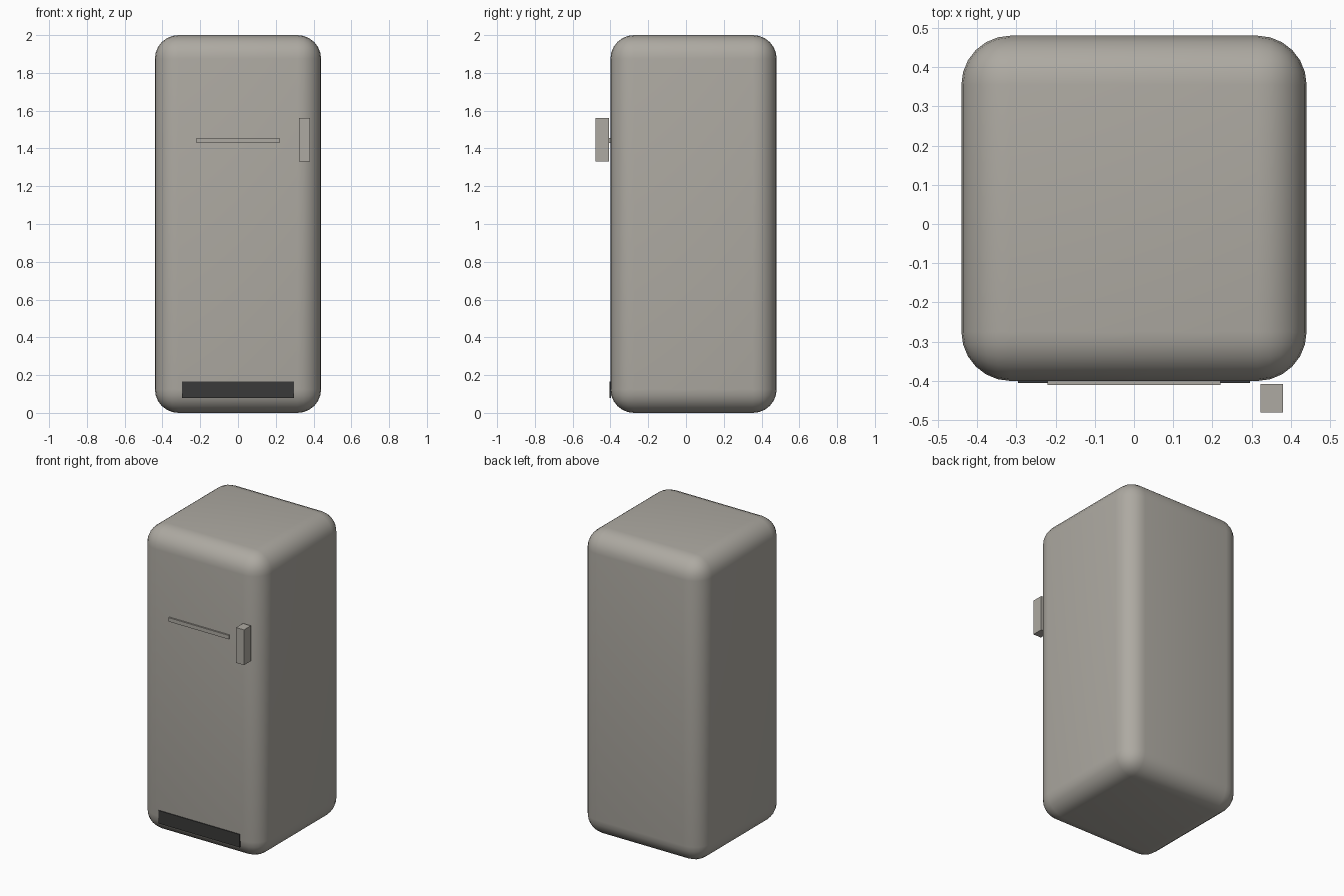
import bpy

if "Cube" in bpy.data.objects:
    bpy.data.objects.remove(bpy.data.objects["Cube"])


def material(name, color):
    m = bpy.data.materials.new(name)
    m.diffuse_color = (*color, 1)
    m.use_nodes = True
    m.node_tree.nodes["Principled BSDF"].inputs["Base Color"].default_value = m.diffuse_color
    return m


warm_grey = material("warm grey enamel", (0.42, 0.40, 0.36))
charcoal = material("charcoal", (0.042, 0.042, 0.041))


def box(name, lo, hi, mat):
    """Box between two corners."""
    bpy.ops.mesh.primitive_cube_add(size=1, location=[(a + b) / 2 for a, b in zip(lo, hi)])
    ob = bpy.context.object
    ob.name = name
    ob.scale = [b - a for a, b in zip(lo, hi)]
    bpy.ops.object.transform_apply(location=False, rotation=False, scale=True)
    ob.data.materials.append(mat)
    return ob


# Rounded cabinet
cabinet = box("cabinet", (-0.44, -0.40, 0), (0.44, 0.48, 2), warm_grey)
bevel = cabinet.modifiers.new("rounded edges", 'BEVEL')
bevel.width = 0.125
bevel.segments = 6
bpy.ops.object.modifier_apply(modifier=bevel.name)
bpy.ops.object.shade_smooth_by_angle()

# Front details
box("door_handle", (0.322, -0.48, 1.33), (0.38, -0.408, 1.562), warm_grey)
box("door_trim", (-0.22, -0.41, 1.43), (0.22, -0.39, 1.456), warm_grey)
box("kick_grille", (-0.296, -0.405, 0.08), (0.296, -0.397, 0.165), charcoal)
